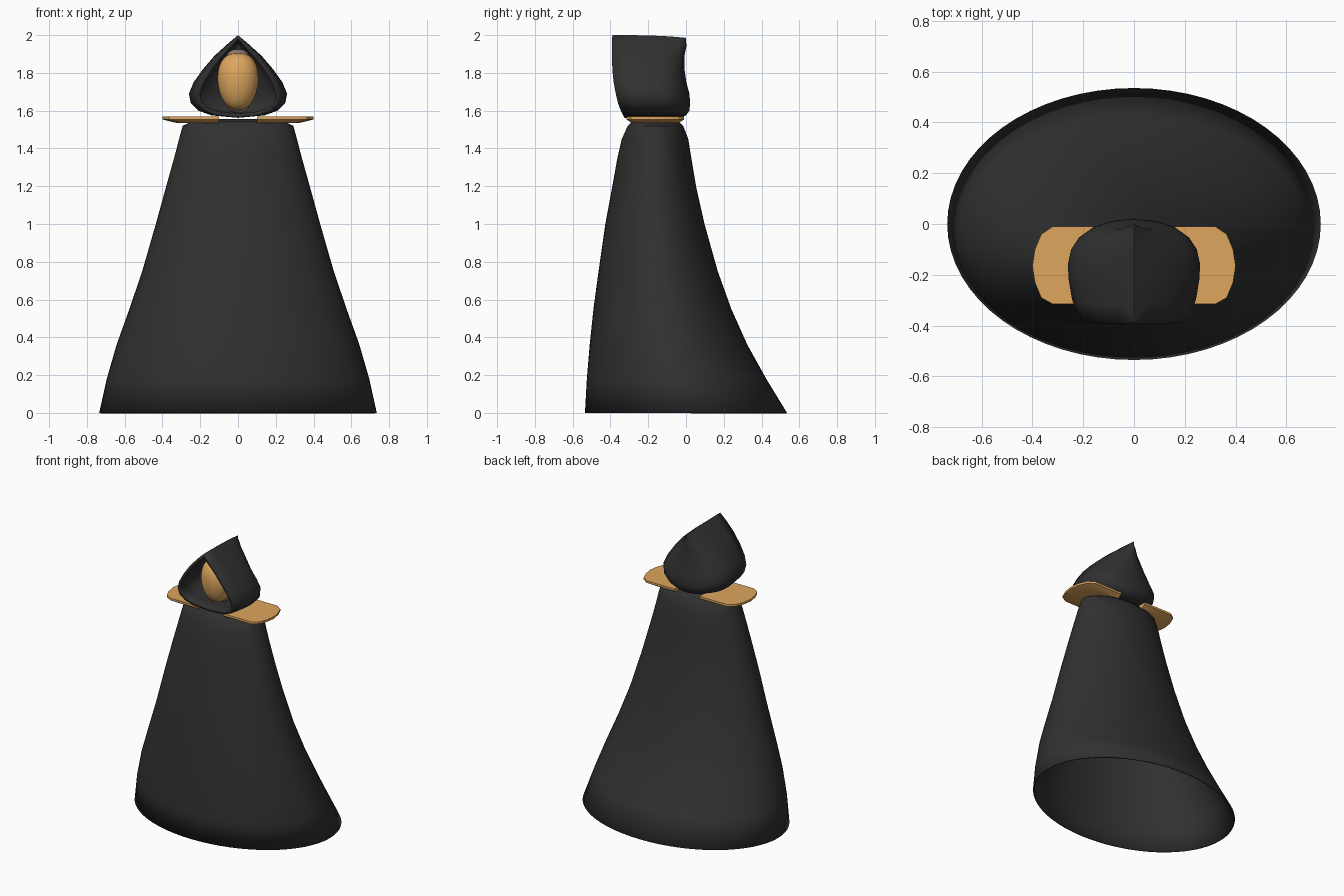
import bpy, bmesh, math

if "Cube" in bpy.data.objects:
    bpy.data.objects.remove(bpy.data.objects["Cube"])


def material(name, rgb):
    m = bpy.data.materials.new(name)
    m.diffuse_color = (*rgb, 1)
    m.use_nodes = True
    m.node_tree.nodes["Principled BSDF"].inputs["Base Color"].default_value = m.diffuse_color
    return m


BLACK = material("black_cloth", (0.03, 0.03, 0.03))
GOLD = material("gold", (0.73, 0.38, 0.11))
SKIN = material("shaded_skin", (0.33, 0.23, 0.19))


def add_object(name, bm, mat, angle=40):
    bmesh.ops.recalc_face_normals(bm, faces=bm.faces[:])
    me = bpy.data.meshes.new(name)
    bm.to_mesh(me)
    bm.free()
    me.materials.append(mat)
    ob = bpy.data.objects.new(name, me)
    bpy.context.collection.objects.link(ob)
    bpy.ops.object.select_all(action='DESELECT')
    ob.select_set(True)
    bpy.context.view_layer.objects.active = ob
    bpy.ops.object.shade_smooth_by_angle(angle=math.radians(angle))
    return ob


def loft(bm, rows, closed):
    vs = [[bm.verts.new(p) for p in r] for r in rows]
    n = len(rows[0])
    for a, b in zip(vs, vs[1:]):
        for i in range(n if closed else n - 1):
            j = (i + 1) % n
            bm.faces.new((a[i], a[j], b[j], b[i]))
    return vs


def thicken(ob, t):
    m = ob.modifiers.new("thickness", 'SOLIDIFY')
    m.thickness = t
    m.offset = -1


# cloak: ellipses as (z, half width, front y, back y), open at the hem
sections = [(0, .735, -.535, .535), (.18, .695, -.525, .425), (.36, .643, -.51, .325),
            (.55, .575, -.49, .24), (.75, .507, -.463, .168), (1.0, .435, -.427, .098),
            (1.2, .38, -.39, .053), (1.35, .338, -.363, .028), (1.45, .312, -.34, .012),
            (1.52, .293, -.308, -.015), (1.545, .24, -.28, -.04), (1.555, .1, -.2, -.12)]
N = 64
bm = bmesh.new()
rings = [[(rx * math.cos(a), (yf + yb) / 2 + (yb - yf) / 2 * math.sin(a), z)
          for a in (2 * math.pi * k / N for k in range(N))] for z, rx, yf, yb in sections]
bm.faces.new(loft(bm, rings, True)[-1])
thicken(add_object("cloak", bm, BLACK), .008)

# hood: half outline as (x, z, front y, back y), swept from the opening to the back
outline = [(0, 2.0, -.39, 0), (.055, 1.955, -.392, .002), (.125, 1.89, -.392, -.008),
           (.185, 1.82, -.39, -.008), (.235, 1.75, -.383, .002), (.26, 1.69, -.372, .018),
           (.25, 1.64, -.36, .022), (.21, 1.60, -.345, .018), (.14, 1.575, -.333, 0),
           (0, 1.562, -.325, -.03)]
sweep = [(0, .85), (.2, .94), (.4, .99), (.55, 1), (.7, .95), (.82, .83),
         (.91, .64), (.97, .38), (1, 0)]
bm = bmesh.new()
loft(bm, [[(x * s, yf + (yb - yf) * t, z - (.015 * t ** 3 if z > 1.9 else 0))
           for x, z, yf, yb in outline] for t, s in sweep], False)
bmesh.ops.remove_doubles(bm, verts=bm.verts[:], dist=1e-5)
geom = bm.verts[:] + bm.edges[:] + bm.faces[:]
bmesh.ops.mirror(bm, geom=geom, axis='X', merge_dist=1e-4)
bmesh.ops.remove_doubles(bm, verts=bm.verts[:], dist=1e-4)
thicken(add_object("hood", bm, BLACK, 60), .022)


# head and mask: rounded egg shapes
def egg(name, mat, centre, size, power, chin):
    bm = bmesh.new()
    bmesh.ops.create_uvsphere(bm, u_segments=32, v_segments=20, radius=1)
    for v in bm.verts:
        x, y, z = v.co
        r = math.hypot(x, y)
        k = r ** (power - 1) if r > 1e-4 else 1
        k *= 1 + chin * z
        v.co = [c + s * q for c, s, q in zip(centre, size, (x * k, y * k, z))]
    add_object(name, bm, mat)


egg("head", SKIN, (0, -.17, 1.755), (.085, .12, .17), .7, .05)
egg("mask", GOLD, (0, -.24, 1.755), (.108, .095, .15), .8, .1)

# shoulder plates: rounded outer end, bottom edge tapered
plan = [(.1, -.315), (.32, -.315), (.365, -.29), (.39, -.23), (.4, -.165),
        (.39, -.1), (.365, -.04), (.32, -.01), (.1, -.01)]
for side, sign in (("left", -1), ("right", 1)):
    bm = bmesh.new()
    lower = [(sign * (.1 + (x - .1) * .75), -.165 + (y + .165) * .82, 1.535) for x, y in plan]
    middle = [(sign * x, y, 1.553) for x, y in plan]
    upper = [(sign * x, y, 1.568) for x, y in plan]
    rows = loft(bm, [lower, middle, upper], True)
    bm.faces.new(rows[0])
    bm.faces.new(rows[-1])
    add_object(side + "_shoulder_plate", bm, GOLD, 30)
